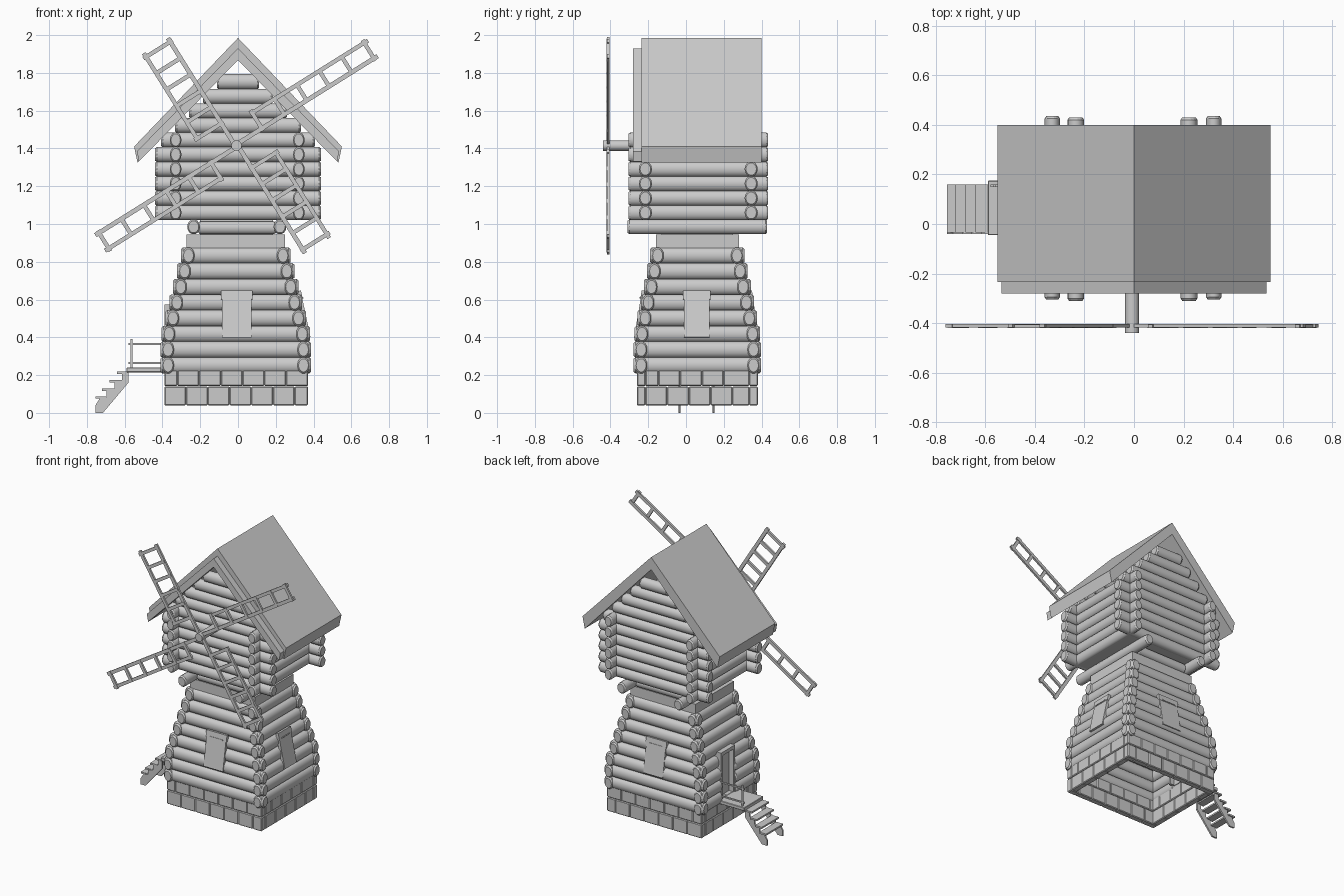
import bpy, bmesh, math
from mathutils import Matrix, Vector

if "Cube" in bpy.data.objects:
    bpy.data.objects.remove(bpy.data.objects["Cube"])

CX, CY = -0.012, 0.06        # tower centre


def finish(name, bm, bevel=0):
    bmesh.ops.recalc_face_normals(bm, faces=bm.faces)
    me = bpy.data.meshes.new(name)
    bm.to_mesh(me)
    bm.free()
    ob = bpy.data.objects.new(name, me)
    bpy.context.collection.objects.link(ob)
    if bevel:
        m = ob.modifiers.new("bevel", 'BEVEL')
        m.width, m.segments = bevel, 1
    return ob


def add_box(bm, x0, x1, y0, y1, z0, z1, mat=Matrix()):
    t = Matrix.Translation(((x0 + x1) / 2, (y0 + y1) / 2, (z0 + z1) / 2))
    s = Matrix.Diagonal((x1 - x0, y1 - y0, z1 - z0, 1))
    bmesh.ops.create_cube(bm, size=1, matrix=mat @ t @ s)


def add_log(bm, axis, a, b, side, z, rh=0.033, rv=0.044, n=14):
    """Oval log along 'x' or 'y' from a to b with chamfered ends."""
    rings = []
    for t, k in ((a, .8), (a + .01, 1), (b - .01, 1), (b, .8)):
        ring = []
        for i in range(n):
            w = 2 * math.pi * i / n
            u, v = side + rh * k * math.cos(w), z + rv * k * math.sin(w)
            ring.append(bm.verts.new((t, u, v) if axis == 'x' else (u, t, v)))
        rings.append(ring)
    for j in range(3):
        for i in range(n):
            f = bm.faces.new((rings[j][i], rings[j][(i + 1) % n],
                              rings[j + 1][(i + 1) % n], rings[j + 1][i]))
            f.smooth = j == 1
    bm.faces.new(rings[0])
    bm.faces.new(rings[3])


def add_prism(bm, pts, y0, y1):
    """Extrude an xz outline from y0 to y1."""
    f = bm.faces.new([bm.verts.new((x, y0, z)) for x, z in pts])
    r = bmesh.ops.extrude_face_region(bm, geom=[f])
    vs = [v for v in r['geom'] if isinstance(v, bmesh.types.BMVert)]
    bmesh.ops.translate(bm, verts=vs, vec=(0, y1 - y0, 0))


# Stone footing: two staggered courses of blocks
bm = bmesh.new()
X0, X1, Y0, Y1, D = -0.39, 0.37, -0.26, 0.38, 0.045


def cuts(a, b, half):
    step = 0.115
    c = [a]
    t = a + (step * .6 if half else step)
    while t < b - .04:
        c.append(t)
        t += step
    return list(zip(c, c[1:] + [b]))


for row, z in enumerate((0.04, 0.142)):
    for a, b in cuts(X0, X1, row):
        add_box(bm, a, b, Y0, Y0 + D, z, z + .1)
        add_box(bm, a, b, Y1 - D, Y1, z, z + .1)
    for a, b in cuts(Y0 + D, Y1 - D, row):
        add_box(bm, X0, X0 + D, a, b, z, z + .1)
        add_box(bm, X1 - D, X1, a, b, z, z + .1)
finish("stone_footing", bm, .005)

# Tapered log tower, with a gap for the door on the left side
bm = bmesh.new()
for i in range(8):
    z = 0.833 - 0.083 * i
    hx, hy = 0.25 + 0.0205 * min(i, 5.3), 0.21 + 0.0165 * min(i, 5.3)
    for s in (-1, 1):
        add_log(bm, 'x', CX - hx - .04, CX + hx + .04, CY + s * hy, z)
        y0, y1 = CY - hy - .04, CY + hy + .04
        if s < 0 and i >= 4:
            add_log(bm, 'y', y0, 0.0, CX - hx, z)
            add_log(bm, 'y', 0.15, y1, CX - hx, z)
        else:
            add_log(bm, 'y', y0, y1, CX + s * hx, z)
finish("tower_logs", bm)

# Door and frame
bm = bmesh.new()
for y in (-0.005, 0.135):
    add_box(bm, -0.39, -0.31, y, y + .02, .24, .57)
add_box(bm, -0.39, -0.29, -.005, .155, .55, .575)
finish("door_frame", bm)
bm = bmesh.new()
add_box(bm, -0.355, -0.34, .015, .135, .235, .55)
finish("door", bm)

# Window shutters, leaning with the walls on front, back and right
bm = bmesh.new()
for rot, off, lean, w in ((0, .303, .168, .165), (180, .303, .168, .165), (90, .357, .21, .145)):
    m = (Matrix.Translation((CX + .005, CY - .003, .522)) @ Matrix.Rotation(math.radians(rot), 4, 'Z')
         @ Matrix.Translation((0, -off, 0)) @ Matrix.Rotation(-lean, 4, 'X'))
    add_box(bm, -w / 2 + .005, w / 2 - .005, -.008, .012, -.125, .09, m)
    add_box(bm, -w / 2, w / 2, -.01, .012, .08, .127, m)
    add_box(bm, -w / 3, w / 3, -.014, 0, .083, .09, m)
finish("window_shutters", bm)

# Landing, rail and stairs
bm = bmesh.new()
add_box(bm, -0.59, -0.38, -.045, .175, .215, .24)
finish("landing", bm, .003)
bm = bmesh.new()
add_box(bm, -.568, -.558, .15, .16, .24, .39)
for z in (.265, .365):
    add_box(bm, -.58, -.38, .15, .16, z - .005, z + .005)
finish("landing_rail", bm)
bm = bmesh.new()
outline = [(-.715, 0), (-.58, .16), (-.58, .215)]
steps = [(-.64, .21), (-.68, .165), (-.72, .12), (-.755, .08)]
for i, (x, z) in enumerate(steps):
    outline += [(x + .025, z), (x + .025, z - .035)]
outline = outline[:-1] + [(-.755, .04), (-.755, 0)]
for y in (-.04, .14):
    add_prism(bm, outline, y, y + .012)
for x, z in steps:
    add_box(bm, x, x + .055, -.035, .16, z - .004, z + .008)
finish("stairs", bm)

# Neck and turning beams
bm = bmesh.new()
add_box(bm, -.272, .25, -.16, .28, .872, .945)
add_box(bm, -.2, .185, -.13, .25, .945, 1.02)
finish("neck", bm)
bm = bmesh.new()
for x in (-.235, .222):
    add_log(bm, 'y', -.31, .43, x, .985, .034, .04)
for y in (-.15, .27):
    add_log(bm, 'x', -.21, .2, y, .98, .03, .035)
finish("support_beams", bm)

# Cabin walls and gables
bm = bmesh.new()
for i in range(10):
    z = 1.06 + 0.077 * i
    h = 0.44 if i < 5 else (1.87 - z) / 1.045
    for y in (-.215, .345):
        add_log(bm, 'x', -h, h, y, z, .035, .041)
    if i < 6:
        for x in (-.33, .322):
            add_log(bm, 'y', -.305, .435, x, z, .031, .041)
finish("cabin_logs", bm)
bm = bmesh.new()
add_box(bm, -.33, .32, -.21, .34, 1.022, 1.045)
finish("cabin_floor", bm)

# Roof shell and front bargeboards
bm = bmesh.new()
add_prism(bm, [(-.55, 1.41), (0, 1.985), (.55, 1.41), (.532, 1.325), (0, 1.895), (-.532, 1.325)], -.235, .4)
finish("roof", bm)
bm = bmesh.new()
add_prism(bm, [(-.535, 1.385), (0, 1.93), (.535, 1.385), (.525, 1.33), (0, 1.868), (-.525, 1.33)], -.28, -.235)
finish("bargeboards", bm)

# Sail shaft
HUB = Vector((-.008, -.411, 1.415))
bm = bmesh.new()
bmesh.ops.create_cone(bm, cap_ends=True, segments=20, radius1=.028, radius2=.028, depth=.26,
                      matrix=Matrix.Translation((HUB.x, -.31, HUB.z)) @ Matrix.Rotation(math.pi / 2, 4, 'X'))
for f in bm.faces:
    f.smooth = len(f.verts) == 4
finish("sail_shaft", bm)

# Four lattice sails: stock on one edge, ladder on the other side
bm = bmesh.new()
for k in range(4):
    length, width, start = ((.885, .118, .15), (.675, .172, .13))[k % 2]
    m = Matrix.Translation(HUB) @ Matrix.Rotation(-math.radians(32 + 90 * k), 4, 'Y')
    add_box(bm, 0, length, -.007, .007, -.006, .018, m)
    add_box(bm, start, length, -.007, .007, width - .026, width - .004, m)
    for j in range(6):
        x = start + .012 + (length - start - .035) * j / 5
        e = .008 if j in (0, 5) else 0
        add_box(bm, x - .011, x + .011, -.009, .005, -e, width - .006 + e, m)
finish("sails", bm)
